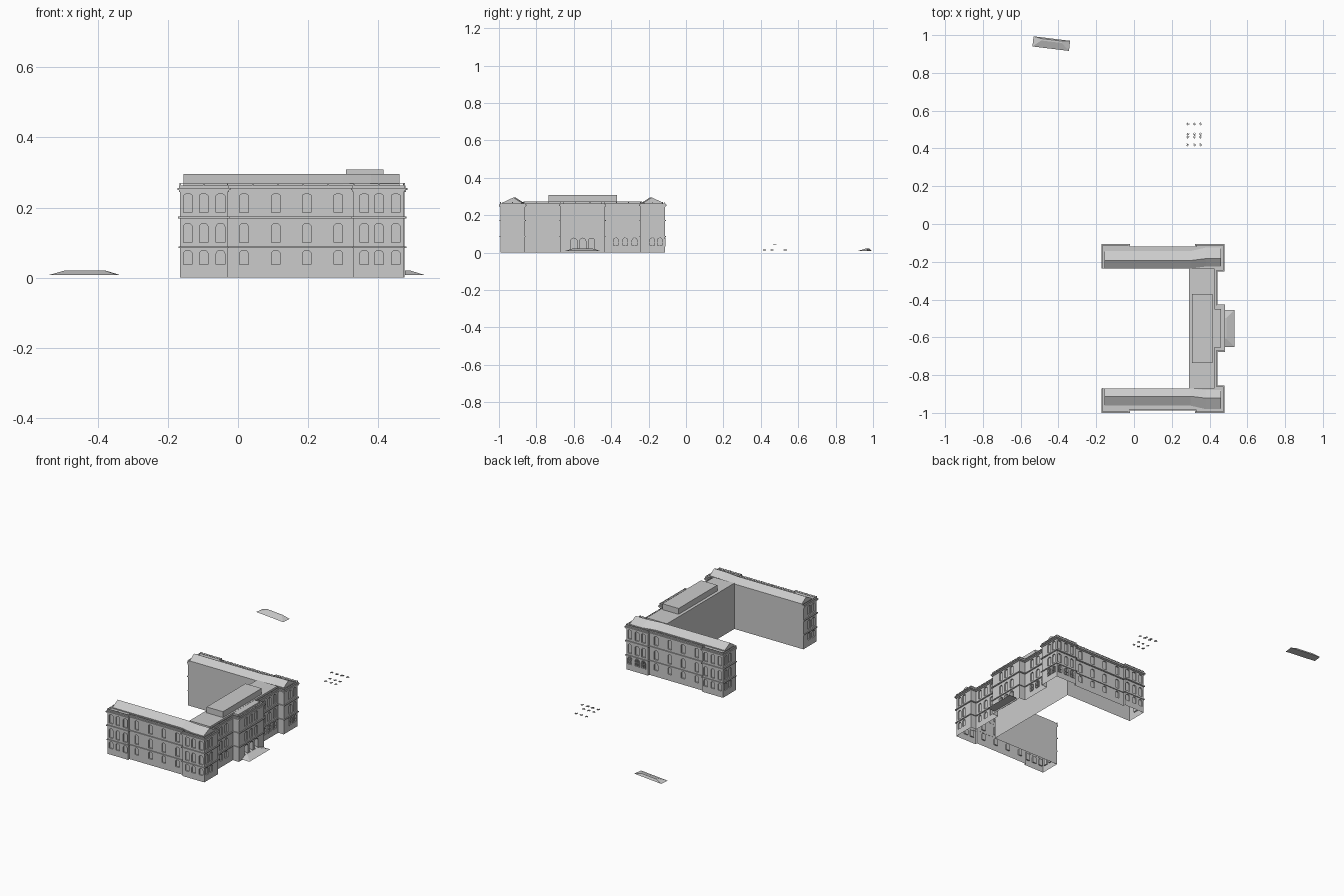
import bpy, bmesh, math
from mathutils import Vector, Matrix

cube = bpy.data.objects.get("Cube")
if cube:
    bpy.data.objects.remove(cube)

stone = bpy.data.materials.new("pale_grey_stone")
stone.use_nodes = True
stone.diffuse_color = (0.6, 0.6, 0.6, 1)
stone.node_tree.nodes["Principled BSDF"].inputs["Base Color"].default_value = (0.6, 0.6, 0.6, 1)

AXIS = -1.105  # sum of the y values of two mirrored points


def flip(y):
    return AXIS - y


def finish(name, bm):
    bmesh.ops.recalc_face_normals(bm, faces=bm.faces)
    mesh = bpy.data.meshes.new(name)
    bm.to_mesh(mesh)
    bm.free()
    mesh.materials.append(stone)
    obj = bpy.data.objects.new(name, mesh)
    bpy.context.scene.collection.objects.link(obj)
    return obj


def loft(bm, rings, caps=True, closed=True):
    """Skin a row of equally long rings of points."""
    rows = [[bm.verts.new(p) for p in ring] for ring in rings]
    n = len(rows[0])
    for a, b in zip(rows, rows[1:]):
        for i in range(n if closed else n - 1):
            j = (i + 1) % n
            bm.faces.new((a[i], a[j], b[j], b[i]))
    if caps:
        bm.faces.new(rows[0])
        bm.faces.new(rows[-1])


def box(bm, lo, hi):
    x0, y0, z0 = lo
    x1, y1, z1 = hi
    loft(bm, [[(x0, y0, z), (x1, y0, z), (x1, y1, z), (x0, y1, z)] for z in (z0, z1)])


# Outer wall line: front half, then its mirror image
half = [(-0.165, -0.87), (-0.165, -0.992), (-0.03, -0.992), (-0.03, -0.979),
        (0.33, -0.979), (0.33, -0.992), (0.472, -0.992), (0.472, -0.862),
        (0.435, -0.862), (0.435, -0.67), (0.475, -0.67)]
outer = half + [(x, flip(y)) for x, y in reversed(half)]
court = [(0.29, flip(-0.87)), (0.29, -0.87)]
TOP = 0.262

# Window places: x, y, outward direction
bays = []
for x in (-0.143, -0.098, -0.05, 0.36, 0.402, 0.45):
    bays.append((x, -0.992, 0, -1))
for x in (0.017, 0.108, 0.196, 0.286):
    bays.append((x, -0.979, 0, -1))
for y in (-0.965, -0.925):
    bays += [(0.472, y, 1, 0), (-0.165, y, -1, 0)]
for y in (-0.83, -0.78, -0.73):
    bays.append((0.435, y, 1, 0))
bays += [(x, flip(y), nx, -ny) for x, y, nx, ny in bays]
entrance = [(0.475, AXIS / 2 + d, 1, 0) for d in (-0.047, 0, 0.047)]


def frame(bay):
    """Matrix with local x along the wall, y outwards and z up."""
    x, y, nx, ny = bay
    m = Matrix(((ny, nx, 0), (-nx, ny, 0), (0, 0, 1))).to_4x4()
    return Matrix.Translation((x, y, 0)) @ m


def arch(width, z0, z1, rise, steps=8):
    w = width / 2
    pts = [(-w, z0), (w, z0)]
    for i in range(steps + 1):
        a = math.pi * i / steps
        pts.append((w * math.cos(a), z1 - rise + rise * math.sin(a)))
    return pts


def niche(bm, bay, width, z0, z1, rise, depth=0.007):
    m = frame(bay)
    pts = arch(width, z0, z1, rise)
    loft(bm, [[m @ Vector((u, d, z)) for u, z in pts] for d in (-depth, 0.02)])


cut = bmesh.new()
for bay in bays + entrance:
    if bay not in entrance:
        niche(cut, bay, 0.025, 0.037, 0.078, 0.011)
    niche(cut, bay, 0.025, 0.1, 0.155, 0.011)
    niche(cut, bay, 0.025, 0.186, 0.239, 0.006)
for bay in entrance:
    niche(cut, bay, 0.034, 0.02, 0.077, 0.016, 0.025)
cutter = finish("window_cutter", cut)
cutter.hide_render = True

# Walls as one horseshoe, niches cut, underside left open
bm = bmesh.new()
loft(bm, [[(x, y, z) for x, y in outer + court] for z in (0, TOP)])
walls = finish("walls", bm)
mod = walls.modifiers.new("niches", "BOOLEAN")
mod.object = cutter
mod.solver = "EXACT"
deps = bpy.context.evaluated_depsgraph_get()
mesh = bpy.data.meshes.new_from_object(walls.evaluated_get(deps))
walls.modifiers.clear()
walls.data = mesh
bpy.data.objects.remove(cutter)
bm = bmesh.new()
bm.from_mesh(mesh)
under = [f for f in bm.faces if f.calc_center_median().z < 0.001]
bmesh.ops.delete(bm, geom=under, context="FACES")
bm.to_mesh(mesh)
bm.free()


def offset(path, d):
    """Push a path outwards with mitred corners."""
    out = []
    for i, p in enumerate(path):
        p = Vector(p)
        ns = []
        for a, b in ((i - 1, i), (i, i + 1)):
            if a >= 0 and b < len(path):
                e = (Vector(path[b]) - Vector(path[a])).normalized()
                ns.append(Vector((e.y, -e.x)))
        n = ns[0] if len(ns) == 1 else (ns[0] + ns[1]) / (1 + ns[0].dot(ns[1]))
        out.append(p + n * d)
    return out


def band(name, d0, d1, z0, z1):
    inner, far = offset(outer, d0), offset(outer, d1)
    bm = bmesh.new()
    loft(bm, [[(a.x, a.y, z0), (b.x, b.y, z0), (b.x, b.y, z1), (a.x, a.y, z1)]
              for a, b in zip(inner, far)])
    finish(name, bm)


# String courses, cornice and roof rail
band("lower_string_course", -0.001, 0.005, 0.084, 0.089)
band("upper_string_course", -0.001, 0.006, 0.168, 0.174)
band("cornice_moulding", -0.001, 0.004, 0.244, 0.25)
band("cornice", -0.001, 0.008, 0.25, 0.256)
band("parapet", -0.004, 0.003, 0.256, 0.263)
band("roof_rail", -0.001, 0.002, 0.267, 0.269)
bm = bmesh.new()
line = offset(outer, 0)
for a, b in zip(line, line[1:]):
    count = max(1, round((b - a).length / 0.07))
    for i in range(count):
        p = a.lerp(b, i / count)
        box(bm, (p.x - 0.002, p.y - 0.002, 0.26), (p.x + 0.002, p.y + 0.002, 0.27))
finish("rail_posts", bm)

# Wing roofs: gables that shift outwards at the east end
sections = [(-0.155, -0.87, -0.912, -0.962), (0.3, -0.87, -0.912, -0.962),
            (0.38, -0.88, -0.922, -0.98), (0.46, -0.88, -0.922, -0.98)]
for name, side in (("front_wing_roof", lambda y: y), ("rear_wing_roof", flip)):
    bm = bmesh.new()
    loft(bm, [[(x, side(a), 0.262), (x, side(a), 0.268), (x, side(r), 0.295),
               (x, side(o), 0.268), (x, side(o), 0.262)] for x, a, r, o in sections])
    finish(name, bm)

# Middle range roof and attic
for name, lo, hi in (
        ("middle_roof", (0.29, -0.87, TOP), (0.425, -0.235, 0.273)),
        ("entrance_bay_roof", (0.42, -0.655, TOP), (0.46, -0.45, 0.272)),
        ("attic", (0.308, -0.735, 0.27), (0.415, -0.37, 0.308))):
    bm = bmesh.new()
    box(bm, lo, hi)
    finish(name, bm)

# Framed ground floor windows at the rear east corner
bm = bmesh.new()
for bay in bays:
    x, y, nx, ny = bay
    if y > -0.4 and x > 0.34:
        m = frame(bay)
        part = bmesh.new()
        box(part, (-0.0015, -0.006, 0.037), (0.0015, 0.001, 0.077))
        box(part, (-0.0125, -0.006, 0.054), (0.0125, 0.001, 0.057))
        rims = [arch(0.025, 0.037, 0.078, 0.011), arch(0.031, 0.034, 0.081, 0.013)]
        loft(part, [[(u, d, z) for u, z in rims[k]]
                    for k, d in ((0, -0.005), (0, 0.003), (1, 0.003), (1, -0.001))], caps=False)
        part.transform(m)
        tmp = bpy.data.meshes.new("tmp")
        part.to_mesh(tmp)
        part.free()
        bm.from_mesh(tmp)
        bpy.data.meshes.remove(tmp)
finish("window_frames", bm)


# Entrance steps, and the loose matching piece behind
def mound(name, top_y0, top_y1, where, angle):
    bm = bmesh.new()
    loft(bm, [[(-0.0975, -0.027, 0.008), (0.0975, -0.027, 0.008),
               (0.0975, 0.027, 0.008), (-0.0975, 0.027, 0.008)],
              [(-0.055, top_y0, 0.021), (0.055, top_y0, 0.021),
               (0.055, top_y1, 0.021), (-0.055, top_y1, 0.021)]])
    obj = finish(name, bm)
    obj.location = where
    obj.rotation_euler.z = math.radians(angle)


mound("entrance_steps", 0.015, 0.027, (0.504, AXIS / 2, 0), 90)
mound("loose_slab", 0.01, 0.02, (-0.438, 0.955, 0), -7)

# Loose window bars lying behind the building
bm = bmesh.new()
for y, z in ((0.42, 0.014), (0.46, 0.014), (0.475, 0.045), (0.53, 0.014)):
    for x in (0.285, 0.32, 0.352):
        for k in range(3):
            part = bmesh.ops.create_cube(bm, size=1)["verts"]
            turn = Matrix.Rotation(math.radians(25 + 60 * k), 4, "Z")
            size = Matrix.Diagonal((0.018, 0.002, 0.003, 1))
            bmesh.ops.transform(bm, verts=part, matrix=Matrix.Translation((x, y, z)) @ turn @ size)
finish("loose_bars", bm)
